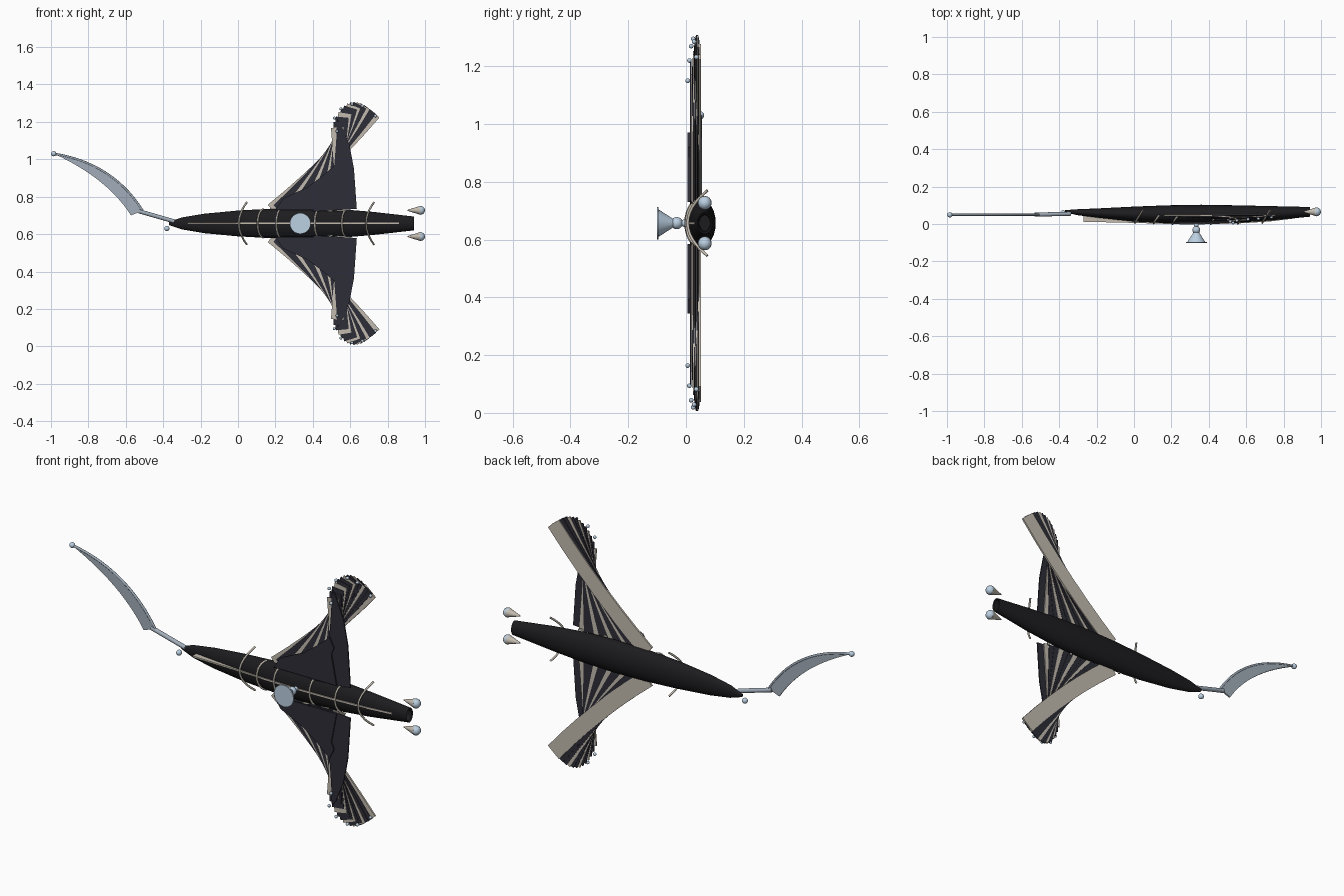
import bpy, bmesh, math
from mathutils import Vector, Matrix

if "Cube" in bpy.data.objects:
    bpy.data.objects.remove(bpy.data.objects["Cube"])

ZC = 0.657  # height of the mirror line between the wings


def mat(name, r, g, b):
    m = bpy.data.materials.new(name)
    m.diffuse_color = (r, g, b, 1)
    m.use_nodes = True
    m.node_tree.nodes["Principled BSDF"].inputs["Base Color"].default_value = m.diffuse_color
    return m


HULL = mat("hull_black", 0.012, 0.012, 0.014)
DARK = mat("feather_navy", 0.026, 0.026, 0.038)
BONE = mat("bone", 0.55, 0.50, 0.43)
STEEL = mat("steel", 0.36, 0.42, 0.49)
PEARL = mat("pearl_blue", 0.50, 0.63, 0.76)


def finish(bm, name, material, smooth=True):
    bmesh.ops.recalc_face_normals(bm, faces=bm.faces[:])
    me = bpy.data.meshes.new(name)
    bm.to_mesh(me)
    bm.free()
    me.materials.append(material)
    ob = bpy.data.objects.new(name, me)
    bpy.context.collection.objects.link(ob)
    if smooth:
        bpy.context.view_layer.objects.active = ob
        ob.select_set(True)
        bpy.ops.object.shade_smooth_by_angle(angle=math.radians(40))
        ob.select_set(False)
    return ob


def plate(name, outline, y0, y1, material, mirror=False):
    """Flat xz outline with thickness y0..y1, optionally repeated below ZC."""
    bm = bmesh.new()
    for s in ((1, -1) if mirror else (1,)):
        a, b = [[bm.verts.new((x, y, ZC + s * (z - ZC))) for x, z in outline] for y in (y0, y1)]
        bm.faces.new(a)
        bm.faces.new(b)
        n = len(a)
        for i in range(n):
            bm.faces.new((a[i], a[(i + 1) % n], b[(i + 1) % n], b[i]))
    return finish(bm, name, material, False)


def bez(a, b, c, t):
    return Vector(a) * (1 - t) ** 2 + Vector(b) * 2 * t * (1 - t) + Vector(c) * t * t


def ball(name, loc, r, material=PEARL):
    bm = bmesh.new()
    bmesh.ops.create_uvsphere(bm, u_segments=16, v_segments=10, radius=r, matrix=Matrix.Translation(loc))
    return finish(bm, name, material)


def cone(name, p, q, r1, r2, material):
    p, q = Vector(p), Vector(q)
    bm = bmesh.new()
    rot = (q - p).to_track_quat('Z', 'Y').to_matrix().to_4x4()
    bmesh.ops.create_cone(bm, cap_ends=True, segments=24, radius1=r1, radius2=r2,
                          depth=(q - p).length, matrix=Matrix.Translation((p + q) / 2) @ rot)
    return finish(bm, name, material)


def tube(name, pts, r, material):
    cu = bpy.data.curves.new(name, 'CURVE')
    cu.dimensions = '3D'
    cu.bevel_depth = r
    cu.bevel_resolution = 2
    cu.use_fill_caps = True
    sp = cu.splines.new('POLY')
    sp.points.add(len(pts) - 1)
    for point, co in zip(sp.points, pts):
        point.co = (*co, 1)
    cu.materials.append(material)
    ob = bpy.data.objects.new(name, cu)
    bpy.context.collection.objects.link(ob)


# Hull: elliptical sections (x, y centre, half depth, half height)
sections = [(-0.37, 0.068, 0.006, 0.008), (-0.30, 0.063, 0.016, 0.032), (-0.18, 0.058, 0.026, 0.052),
            (0.0, 0.053, 0.040, 0.069), (0.18, 0.052, 0.048, 0.079), (0.36, 0.052, 0.051, 0.082),
            (0.54, 0.053, 0.047, 0.077), (0.72, 0.057, 0.039, 0.062), (0.94, 0.065, 0.026, 0.037),
            (0.935, 0.065, 0.021, 0.031), (0.88, 0.065, 0.018, 0.028)]
bm = bmesh.new()
rings = []
for x, yc, ry, rz in sections:
    rings.append([bm.verts.new((x, yc + ry * math.cos(k * math.tau / 24), ZC + rz * math.sin(k * math.tau / 24)))
                  for k in range(24)])
for a, b in zip(rings, rings[1:]):
    for k in range(24):
        bm.faces.new((a[k], a[(k + 1) % 24], b[(k + 1) % 24], b[k]))
bm.faces.new(rings[0])
bm.faces.new(rings[-1])
finish(bm, "hull", HULL)

# Keel: thin strip along the front of the hull
keel = [(-0.27, 0.012), (0.0, 0.006), (0.3, -0.003), (0.54, 0.002), (0.72, 0.013), (0.86, 0.03),
        (0.86, 0.05), (0.3, 0.03), (-0.27, 0.042)]
bm = bmesh.new()
face = bm.faces.new([bm.verts.new((x, y, ZC - 0.004)) for x, y in keel])
ext = bmesh.ops.extrude_face_region(bm, geom=[face])
bmesh.ops.translate(bm, vec=(0, 0, 0.008), verts=[v for v in ext["geom"] if isinstance(v, bmesh.types.BMVert)])
finish(bm, "keel", BONE, False)

# Ribs: arcs around the front of the hull, the outer two stand wider
for i, (x, y, depth, h) in enumerate([(0.005, 0.006, 0.068, 0.113), (0.105, 0.003, 0.045, 0.077),
                                      (0.205, 0.0, 0.045, 0.083), (0.41, -0.001, 0.045, 0.083),
                                      (0.555, 0.001, 0.045, 0.080), (0.685, 0.006, 0.068, 0.113)]):
    pts = []
    for k in range(13):
        u = k / 6 - 1
        if h > 0.1:
            pts.append((x + 0.042 * u * u, y + depth * u * u, ZC + h * u))
        else:
            a = u * 1.45
            pts.append((x + 0.03 * u * u, y + 0.05 * (1 - math.cos(a)), ZC + h * math.sin(a)))
    tube(f"rib_{i + 1}", pts, 0.005, BONE)

# Wing feathers: curved planks fanned from the hull to an arc of tips
N = 13
for i in range(N):
    t = i / (N - 1)
    root = Vector((0.185 + 0.38 * t, 0.725))
    tip = bez((0.725, 1.25), (0.61, 1.36), (0.53, 1.17), t)
    mid = (root + tip) / 2 + Vector((0.02, -0.03)) * (1 - t)
    left, right = [], []
    w = 0.041 - 0.008 * t
    for k in range(7):
        u = k / 6
        p = bez(root, mid, tip, u)
        d = ((mid - root) * (1 - u) + (tip - mid) * u).normalized()
        n = Vector((-d.y, d.x)) * w
        left.append(p + n)
        right.append(p - n)
    y = 0.043 - 0.024 * t
    plate(f"wing_feather_{i + 1}", left + right[::-1], y, 0.052 if i == 0 else y + 0.006,
          BONE if i % 3 == 0 else DARK, True)

# Dark covers layered over the feather roots
plate("wing_cover_long", [(0.40, 0.72), (0.635, 0.735), (0.62, 0.95), (0.595, 1.08), (0.55, 1.19), (0.53, 1.215),
                          (0.525, 1.1), (0.515, 0.97)], 0.013, 0.019, DARK, True)
plate("wing_cover_short", [(0.20, 0.73), (0.24, 0.79), (0.37, 0.85), (0.45, 0.91), (0.52, 0.97), (0.545, 0.92),
                           (0.53, 0.885), (0.56, 0.73)], 0.006, 0.013, DARK, True)

# Small beads on the feather tips
for s, side in ((1, "upper"), (-1, "lower")):
    for j, (x, y, z) in enumerate([(0.735, 0.036, 1.232), (0.665, 0.028, 1.285), (0.61, 0.025, 1.295),
                                   (0.55, 0.018, 1.27), (0.515, 0.012, 1.22), (0.53, 0.006, 1.15)]):
        ball(f"{side}_tip_bead_{j + 1}", (x, y, ZC + s * (z - ZC)), 0.008)

# Sickle at the nose: shaft, crescent blade, raised back edge, beads
cone("sickle_shaft", (-0.34, 0.055, 0.668), (-0.53, 0.05, 0.722), 0.011, 0.011, STEEL)
outer = [bez((-0.985, 1.03), (-0.67, 0.98), (-0.51, 0.725), k / 14) for k in range(15)]
inner = [bez((-0.572, 0.70), (-0.70, 0.90), (-0.985, 1.03), k / 14) for k in range(14)]
plate("sickle_blade", outer + [Vector((-0.535, 0.715))] + inner, 0.045, 0.053, STEEL)
tube("sickle_back_edge", [(p.x, 0.049, p.y) for p in outer], 0.006, STEEL)
ball("sickle_tip_bead", (-0.985, 0.049, 1.03), 0.014)
ball("nose_bead", (-0.38, 0.06, 0.63), 0.014)

# Bell-shaped dish on the front
cone("dish_bell", (0.333, -0.096, ZC), (0.333, -0.04, ZC), 0.048, 0.012, PEARL)
cone("dish_rim", (0.333, -0.101, ZC), (0.333, -0.095, ZC), 0.056, 0.056, PEARL)
ball("dish_neck", (0.333, -0.032, ZC), 0.021)
ball("dish_mount", (0.333, -0.005, ZC), 0.013)

# Tail thrusters
for z, side in ((ZC + 0.07, "upper"), (ZC - 0.07, "lower")):
    cone(f"{side}_thruster_cone", (0.905, 0.065, z), (0.975, 0.065, z), 0.002, 0.024, BONE)
    ball(f"{side}_thruster_cap", (0.976, 0.065, z), 0.0235)
